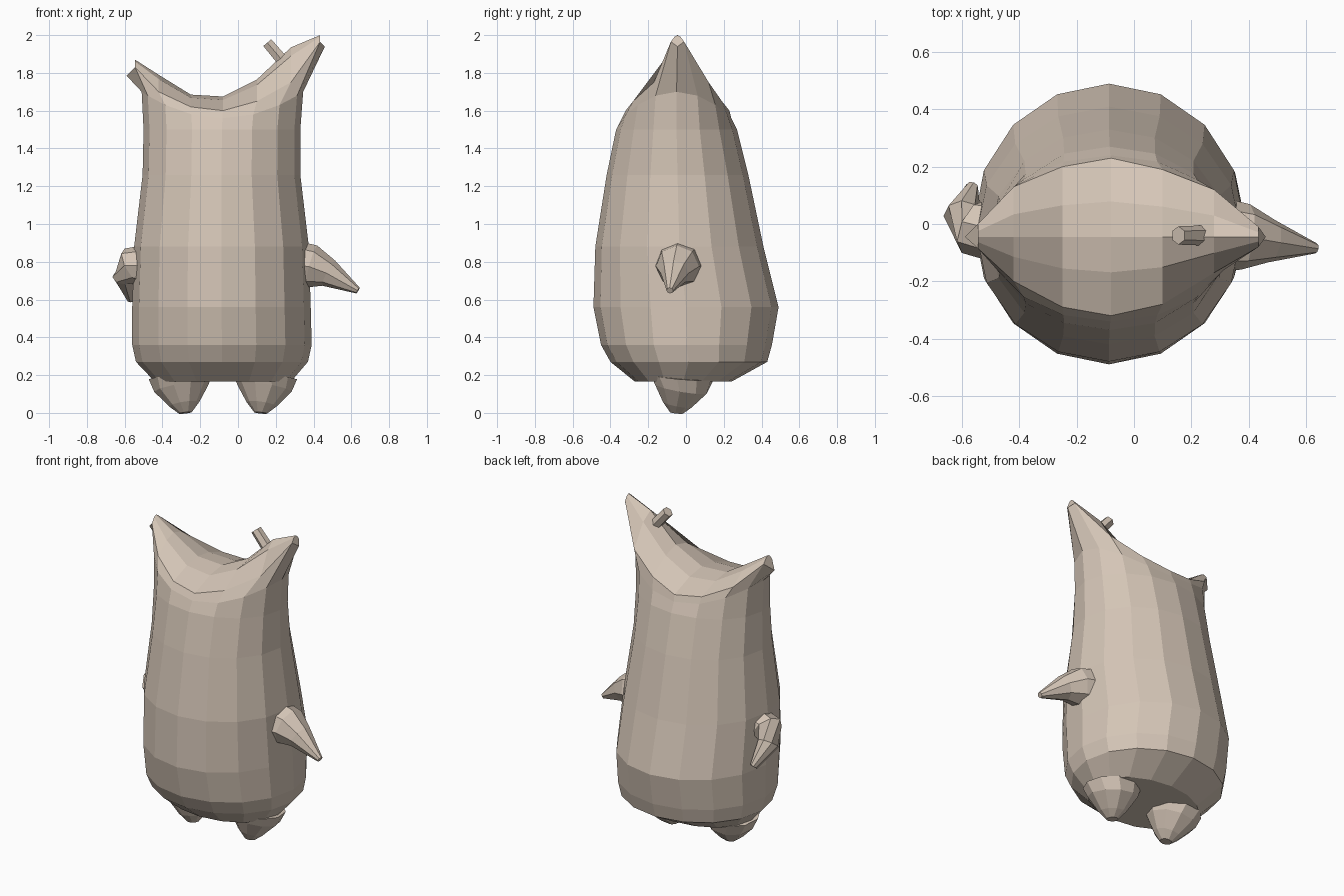
import bpy, bmesh
from math import cos, sin, pi
from mathutils import Vector

if "Cube" in bpy.data.objects:
    bpy.data.objects.remove(bpy.data.objects["Cube"])

skin = bpy.data.materials.new("tan_skin")
skin.diffuse_color = (0.66, 0.56, 0.47, 1)
skin.use_nodes = True
skin.node_tree.nodes["Principled BSDF"].inputs["Base Color"].default_value = skin.diffuse_color
N = 16


def finish(name, bm):
    bmesh.ops.recalc_face_normals(bm, faces=bm.faces)
    me = bpy.data.meshes.new(name)
    bm.to_mesh(me)
    bm.free()
    me.materials.append(skin)
    ob = bpy.data.objects.new(name, me)
    bpy.context.collection.objects.link(ob)
    return ob


def bridge(bm, a, b):
    n = len(a)
    for i in range(n):
        j = (i + 1) % n
        bm.faces.new((a[i], a[j], b[j], b[i]))


def limb(name, stations, sides=8):
    """Tapered tube through (centre, radius) stations."""
    bm = bmesh.new()
    pts = [Vector(p) for p, r in stations]
    rings = []
    for k, (p, r) in enumerate(stations):
        d = pts[min(k + 1, len(pts) - 1)] - pts[max(k - 1, 0)]
        q = d.to_track_quat('Z', 'Y')
        rings.append([bm.verts.new(pts[k] + q @ Vector((r * cos(2 * pi * i / sides),
                                                        r * sin(2 * pi * i / sides), 0)))
                      for i in range(sides)])
    for a, b in zip(rings, rings[1:]):
        bridge(bm, a, b)
    bm.faces.new(rings[0])
    bm.faces.new(rings[-1])
    return finish(name, bm)


# Body rings: z, left, right, front, back, extra height at the sides
RINGS = [(.165, -.44, .28, -.27, .24, 0), (.27, -.54, .37, -.40, .43, 0),
         (.36, -.56, .39, -.45, .455, 0), (.56, -.56, .385, -.49, .49, 0),
         (.88, -.55, .375, -.48, .41, 0), (1.26, -.505, .33, -.42, .33, 0),
         (1.5, -.50, .33, -.37, .27, 0), (1.56, -.51, .345, -.34, .24, .14)]
# Saddle top, right horn to left horn: x, front, back, rim height, ridge height
TOP = [(.435, -.08, -.01, 1.965, 2.0), (.28, -.17, .12, 1.75, 1.935),
       (.10, -.28, .19, 1.65, 1.765), (-.08, -.32, .23, 1.60, 1.675),
       (-.25, -.29, .20, 1.62, 1.685), (-.42, -.20, .13, 1.70, 1.79),
       (-.545, -.085, 0, 1.83, 1.87)]
YC = -.045

bm = bmesh.new()
rings = []
for z, x0, x1, y0, y1, up in RINGS:
    ring = []
    for i in range(N):
        c, s = cos(2 * pi * i / N), sin(2 * pi * i / N)
        ring.append(bm.verts.new(((x0 + x1) / 2 + (x1 - x0) / 2 * c,
                                  (y0 + y1) / 2 + (y1 - y0) / 2 * s, z + up * c * c)))
    rings.append(ring)

# Cross rows over the top, each from back rim over the ridge to front rim
rows = []
for x, f, b, zr, zt in TOP:
    zm = zr + .75 * (zt - zr)
    pts = [(b, zr), (YC + (b - YC) * .45, zm), (YC, zt), (YC + (f - YC) * .45, zm), (f, zr)]
    rows.append([bm.verts.new((x, y, z)) for y, z in pts])
end_r = bm.verts.new((.46, YC, 1.94))
end_l = bm.verts.new((-.59, YC, 1.785))
rings.append([end_r] + [r[0] for r in rows] + [end_l] + [r[-1] for r in reversed(rows)])
for a, b in zip(rings, rings[1:]):
    bridge(bm, a, b)
for a, b in zip(rows, rows[1:]):
    for i in range(4):
        bm.faces.new((a[i], a[i + 1], b[i + 1], b[i]))
bm.faces.new([end_r] + rows[0])
bm.faces.new([end_l] + rows[-1])
bm.faces.new(rings[0])
finish("body", bm)

# Feet
for name, s in (("left_foot", -1), ("right_foot", 1)):
    cx = -.08
    limb(name, [((cx + s * .225, -.02, .19), .17), ((cx + s * .22, -.025, .13), .145),
                ((cx + s * .205, -.045, .045), .08), ((cx + s * .20, -.05, .0), .035)], 10)

# Arms
limb("right_arm", [((.33, -.04, .78), .125), ((.39, -.045, .775), .115),
                   ((.48, -.06, .74), .075), ((.635, -.085, .648), .018)])
limb("left_arm", [((-.49, -.02, .78), .11), ((-.56, -.01, .78), .10),
                  ((-.60, .03, .72), .065), ((-.565, .13, .60), .022)])

# Small nub on the right horn
limb("horn_nub", [((.24, -.04, 1.86), .035), ((.155, -.04, 1.96), .032)], 6)
